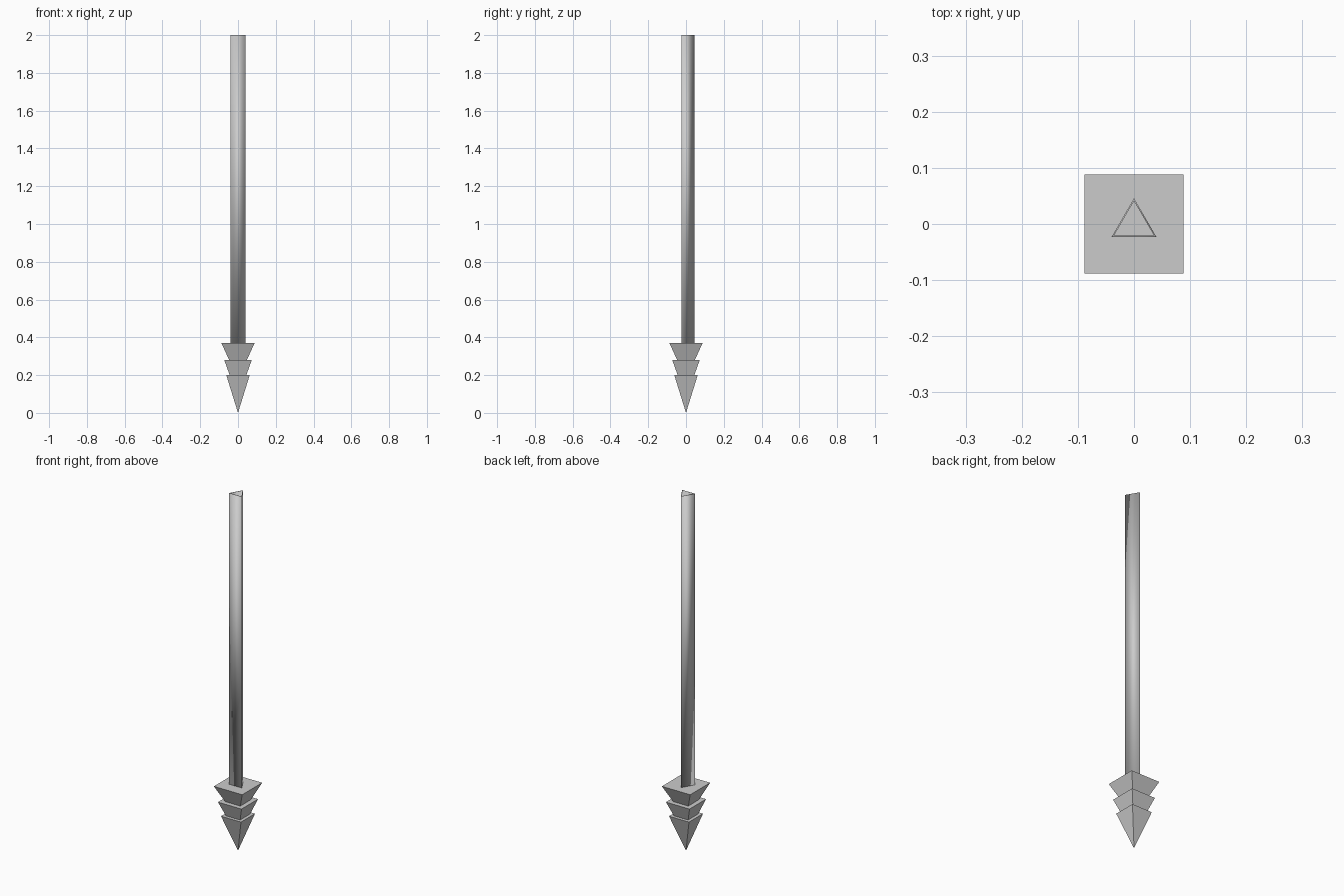
import bpy, bmesh
from math import pi, cos, sin

if "Cube" in bpy.data.objects:
    bpy.data.objects.remove(bpy.data.objects["Cube"])


def ring(bm, sides, radius, z, start):
    return [bm.verts.new((radius * cos(start + 2 * pi * i / sides),
                          radius * sin(start + 2 * pi * i / sides), z)) for i in range(sides)]


def bridge(bm, a, b):
    n = len(a)
    for i in range(n):
        bm.faces.new((a[i], a[(i + 1) % n], b[(i + 1) % n], b[i]))


def finish(bm, name, smooth=False):
    bmesh.ops.recalc_face_normals(bm, faces=bm.faces)
    for f in bm.faces:
        f.smooth = smooth
    mesh = bpy.data.meshes.new(name)
    bm.to_mesh(mesh)
    bm.free()
    obj = bpy.data.objects.new(name, mesh)
    bpy.context.collection.objects.link(obj)
    return obj


# Hollow three-sided shaft
bm = bmesh.new()
rings = [ring(bm, 3, r, z, pi / 2)
         for r, z in ((0.046, 0.37), (0.046, 2.0), (0.041, 2.0), (0.041, 0.37))]
for i in range(4):
    bridge(bm, rings[i], rings[(i + 1) % 4])
finish(bm, "shaft", smooth=True)

# Barbed square head: stepped profile of (half width, height) from the top down
profile = [(0.088, 0.37), (0.047, 0.28), (0.073, 0.28),
           (0.044, 0.20), (0.062, 0.20)]
bm = bmesh.new()
rings = [ring(bm, 4, w * 2 ** 0.5, z, pi / 4) for w, z in profile]
bm.faces.new(rings[0])
for a, b in zip(rings, rings[1:]):
    bridge(bm, a, b)
tip = bm.verts.new((0, 0, 0))
for i in range(4):
    bm.faces.new((rings[-1][i], rings[-1][(i + 1) % 4], tip))
finish(bm, "barbed_head")
